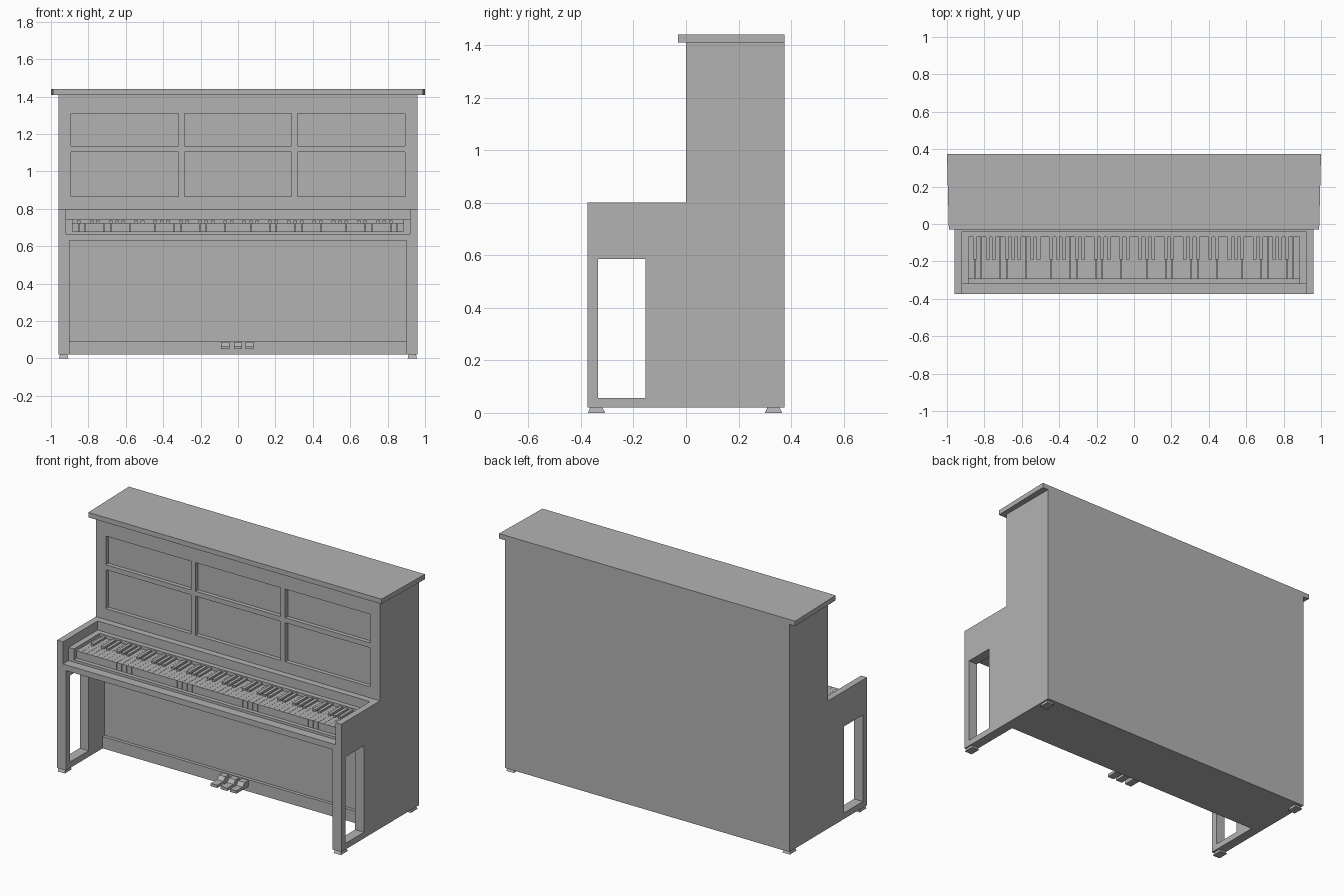
import bpy, bmesh
from mathutils import Vector

if "Cube" in bpy.data.objects:
    bpy.data.objects.remove(bpy.data.objects["Cube"], do_unlink=True)

grey = bpy.data.materials.new("plain grey")
grey.use_nodes = True
grey.diffuse_color = (0.45, 0.45, 0.45, 1)
grey.node_tree.nodes["Principled BSDF"].inputs["Base Color"].default_value = grey.diffuse_color


def finish(name, bm):
    bmesh.ops.recalc_face_normals(bm, faces=bm.faces[:])
    mesh = bpy.data.meshes.new(name)
    bm.to_mesh(mesh)
    bm.free()
    mesh.materials.append(grey)
    obj = bpy.data.objects.new(name, mesh)
    bpy.context.collection.objects.link(obj)
    return obj


def add_box(bm, x, y, z):
    verts = bmesh.ops.create_cube(bm, size=1)["verts"]
    for v in verts:
        v.co = [lo + (c + 0.5) * (hi - lo) for c, (lo, hi) in zip(v.co, (x, y, z))]
    return verts


def boxes(name, specs):
    bm = bmesh.new()
    for spec in specs:
        add_box(bm, *spec)
    return finish(name, bm)


def add_prism(bm, points, offset):
    face = bm.faces.new([bm.verts.new(p) for p in points])
    new = bmesh.ops.extrude_face_region(bm, geom=[face])["geom"]
    moved = [g for g in new if isinstance(g, bmesh.types.BMVert)]
    bmesh.ops.translate(bm, verts=moved, vec=Vector(offset))


def cut(target, name, specs):
    cutter = boxes(name, specs)
    cutter.hide_render = True
    mod = target.modifiers.new(name, "BOOLEAN")
    mod.operation = "DIFFERENCE"
    mod.solver = "EXACT"
    mod.object = cutter
    bpy.context.view_layer.objects.active = target
    bpy.ops.object.modifier_apply(modifier=name)
    bpy.data.objects.remove(cutter, do_unlink=True)


BACK, FRONT = 0.375, -0.375

# Case: stepped side profile pulled across the full width
bm = bmesh.new()
profile = [(BACK, 0.02), (BACK, 1.41), (0, 1.41), (0, 0.8), (FRONT, 0.8), (FRONT, 0.02)]
add_prism(bm, [(-0.96, y, z) for y, z in profile], (1.92, 0, 0))
case = finish("case", bm)

# Knee space, keyboard well, side openings and front panels
cut(case, "knee_space", [((-0.9, 0.9), (-0.5, 0), (-0.1, 0.63))])
cut(case, "keyboard_well", [((-0.92, 0.92), (-0.5, -0.04), (0.665, 0.9))])
cut(case, "side_openings", [((-1.1, 1.1), (-0.335, -0.155), (0.057, 0.585))])
cut(case, "front_panels", [((x - 0.287, x + 0.287), (-0.1, 0.025), z)
                           for x in (-0.606, 0, 0.606)
                           for z in ((0.867, 1.105), (1.135, 1.31))])

# Lid, slightly narrower at the front
bm = bmesh.new()
add_prism(bm, [(-0.99, -0.03, 1.41), (0.99, -0.03, 1.41), (1, BACK, 1.41), (-1, BACK, 1.41)],
          (0, 0, 0.03))
finish("lid", bm)

boxes("baseboard", [((-0.9, 0.9), (-0.02, 0.01), (0.02, 0.092))])

# Frame around the keys
boxes("key_rail", [((-0.92, 0.92), (-0.32, -0.295), (0.66, 0.68))])
boxes("key_backstrip", [((-0.92, 0.92), (-0.07, -0.035), (0.66, 0.745))])
for side, s in (("left", 1), ("right", -1)):
    boxes(side + "_key_block", [(sorted((0.885 * s, 0.925 * s)), (-0.32, -0.07), (0.66, 0.745))])

# Keys
COUNT, START = 52, -0.885
W = -2 * START / COUNT
edges = [START + i * W for i in range(COUNT)]
boxes("white_keys", [((x + 0.0005, x + W - 0.0005), (-0.295, -0.065), (0.66, 0.725))
                     for x in edges])
boxes("black_keys", [((x + W * 0.72, x + W * 1.28), (-0.19, -0.065), (0.7, 0.737))
                     for i, x in enumerate(edges[:-1]) if i % 7 not in (1, 4)])

# Pedals with a flat toe and a raised heel
pedal = [(0, 0.05), (-0.135, 0.05), (-0.135, 0.067), (-0.075, 0.067), (-0.055, 0.088), (0, 0.088)]
for name, x in (("right", -0.068), ("middle", 0), ("left", 0.062)):
    bm = bmesh.new()
    add_prism(bm, [(x - 0.022, y, z) for y, z in pedal], (0.044, 0, 0))
    finish(name + "_pedal", bm)

# Feet, wider at the floor
for side, x in (("left", 0.932), ("right", -0.932)):
    for end, y in (("front", -0.341), ("back", 0.333)):
        bm = bmesh.new()
        for v in add_box(bm, (x - 0.025, x + 0.025), (y - 0.033, y + 0.033), (0, 0.021)):
            if v.co.z > 0.01:
                v.co.y = y + (v.co.y - y) * 0.7
                v.co.x = x + (v.co.x - x) * 0.8
        finish(f"{end}_{side}_foot", bm)
